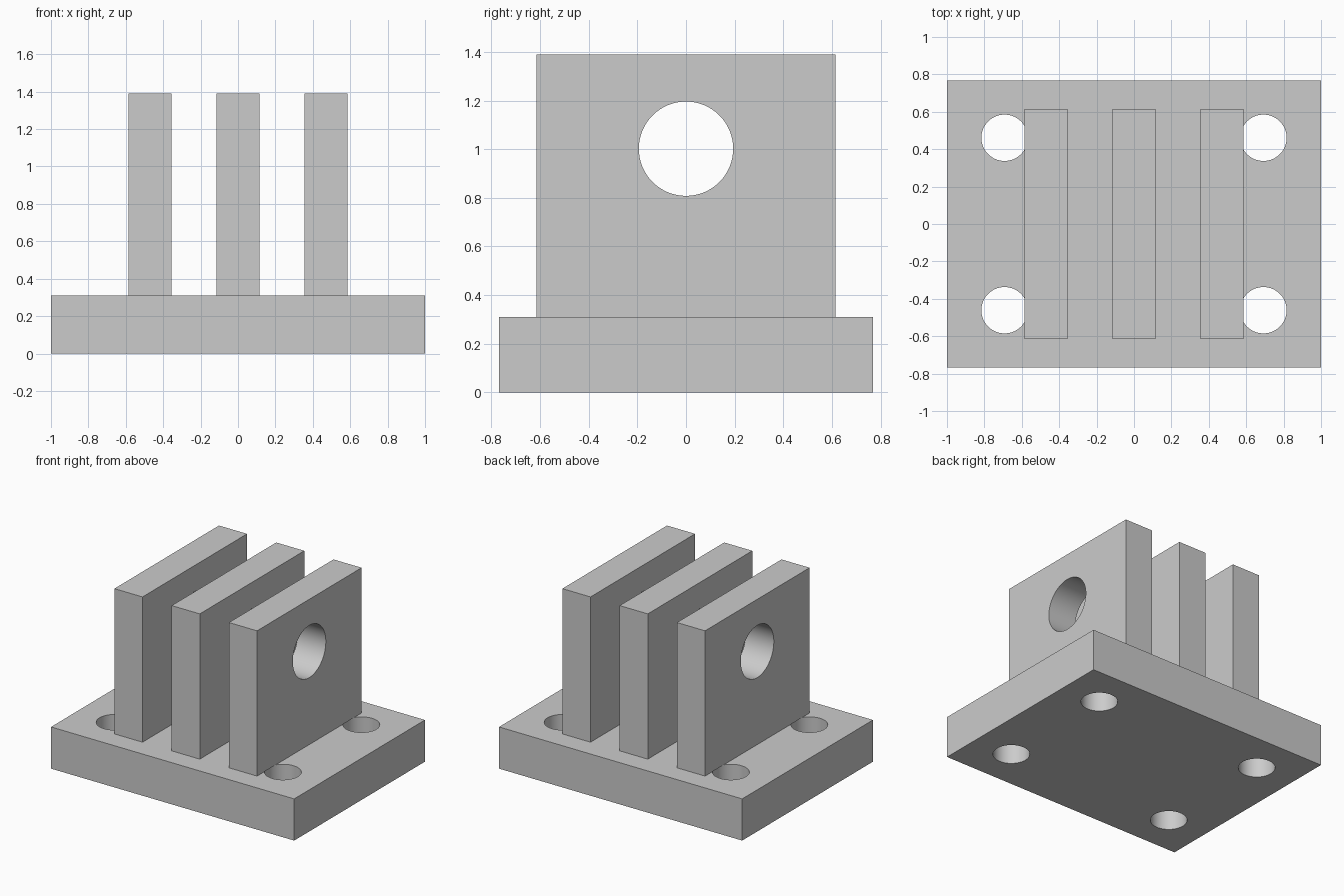
import bpy
from math import pi, radians

if "Cube" in bpy.data.objects:
    bpy.data.objects.remove(bpy.data.objects["Cube"])

BASE_H = 0.31
TOP = 1.39


def box(name, center, size):
    bpy.ops.mesh.primitive_cube_add(size=1, location=center)
    ob = bpy.context.object
    ob.name = name
    ob.scale = size
    bpy.ops.object.transform_apply(location=False, rotation=False, scale=True)
    return ob


def drill(ob, center, radius, depth, rotation=(0, 0, 0)):
    bpy.ops.mesh.primitive_cylinder_add(vertices=64, radius=radius, depth=depth,
                                        location=center, rotation=rotation)
    cutter = bpy.context.object
    cutter.hide_render = True
    mod = ob.modifiers.new("hole", 'BOOLEAN')
    mod.operation = 'DIFFERENCE'
    mod.solver = 'EXACT'
    mod.object = cutter
    bpy.ops.object.select_all(action='DESELECT')
    bpy.context.view_layer.objects.active = ob
    ob.select_set(True)
    bpy.ops.object.modifier_apply(modifier=mod.name)
    bpy.data.objects.remove(cutter, do_unlink=True)


def smooth(ob):
    bpy.ops.object.select_all(action='DESELECT')
    bpy.context.view_layer.objects.active = ob
    ob.select_set(True)
    bpy.ops.object.shade_smooth_by_angle(angle=radians(30))


# Base plate with four bolt holes
base = box("base_plate", (0, 0, BASE_H / 2), (2, 1.536, BASE_H))
for sx in (-1, 1):
    for sy in (-1, 1):
        drill(base, (sx * 0.692, sy * 0.461, BASE_H / 2), 0.124, 1)
smooth(base)

# Three upright lugs sharing one pin hole axis
for side, x in (("left", -0.471), ("middle", 0), ("right", 0.471)):
    lug = box(side + "_lug", (x, 0, (BASE_H + TOP) / 2), (0.231, 1.228, TOP - BASE_H))
    drill(lug, (x, 0, 1.002), 0.194, 0.6, (0, pi / 2, 0))
    smooth(lug)
